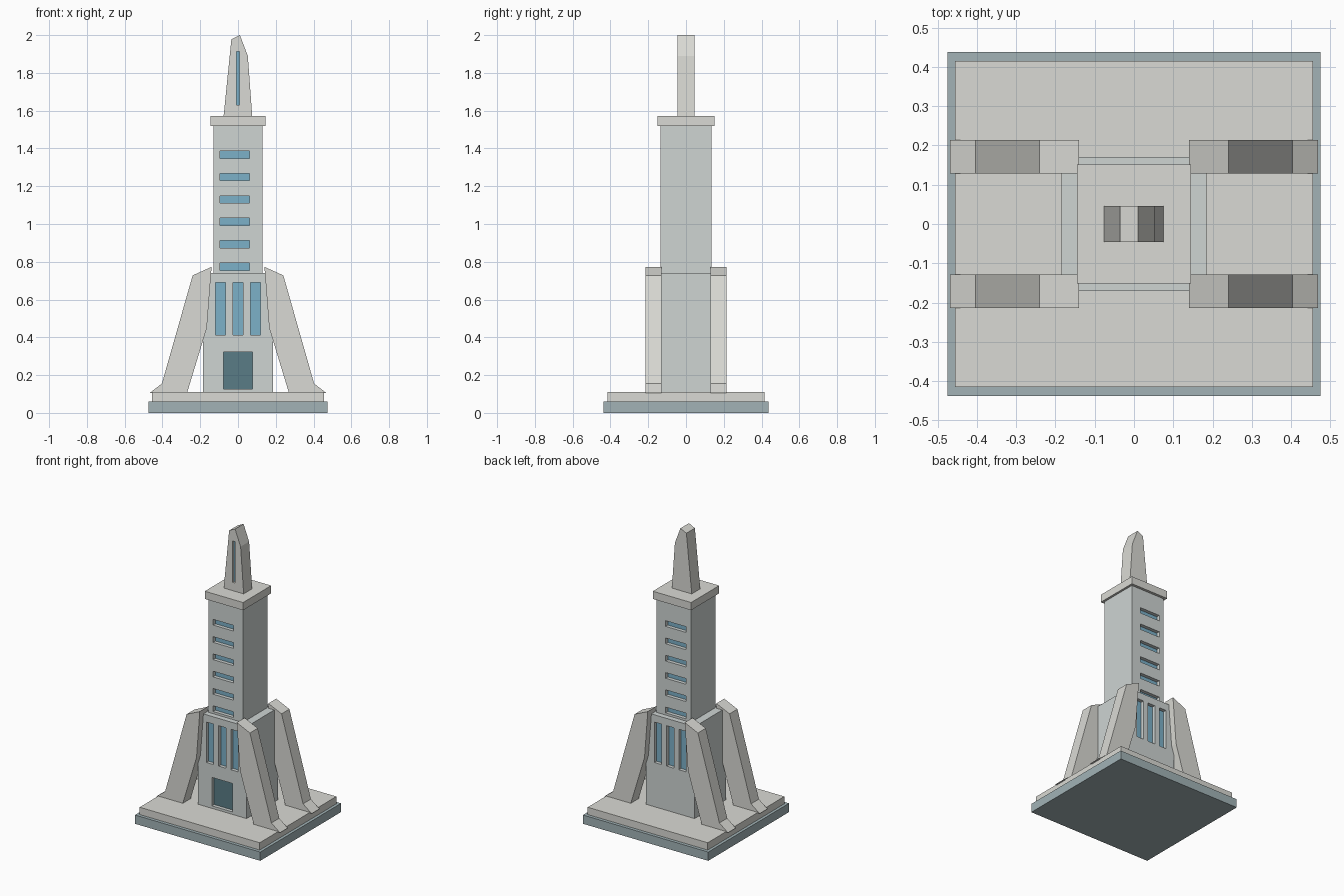
import bpy, bmesh

if "Cube" in bpy.data.objects:
    bpy.data.objects.remove(bpy.data.objects["Cube"])


def material(name, r, g, b):
    m = bpy.data.materials.new(name)
    m.diffuse_color = (r, g, b, 1)
    m.use_nodes = True
    m.node_tree.nodes["Principled BSDF"].inputs["Base Color"].default_value = m.diffuse_color
    return m


STONE = material("warm_stone", 0.70, 0.70, 0.66)
WALL = material("cool_stone", 0.62, 0.66, 0.65)
BASE = material("slate", 0.36, 0.45, 0.47)
GLASS = material("glass", 0.20, 0.44, 0.58)
DOOR = material("dark_glass", 0.10, 0.20, 0.24)


def make_object(name, bm, mat):
    bmesh.ops.recalc_face_normals(bm, faces=bm.faces)
    mesh = bpy.data.meshes.new(name)
    bm.to_mesh(mesh)
    bm.free()
    ob = bpy.data.objects.new(name, mesh)
    bpy.context.collection.objects.link(ob)
    if mat:
        mesh.materials.append(mat)
    return ob


def boxes(name, bounds, mat=None):
    """One object holding boxes given as (x0, x1, y0, y1, z0, z1)."""
    bm = bmesh.new()
    for x0, x1, y0, y1, z0, z1 in bounds:
        for v in bmesh.ops.create_cube(bm, size=1)["verts"]:
            v.co.x = x1 if v.co.x > 0 else x0
            v.co.y = y1 if v.co.y > 0 else y0
            v.co.z = z1 if v.co.z > 0 else z0
    return make_object(name, bm, mat)


def slab(name, hx, hy, z0, z1, mat):
    return boxes(name, [(-hx, hx, -hy, hy, z0, z1)], mat)


def extrude_profile(name, points, y0, y1, mat):
    bm = bmesh.new()
    face = bm.faces.new([bm.verts.new((x, y0, z)) for x, z in points])
    new = bmesh.ops.extrude_face_region(bm, geom=[face])["geom"]
    moved = [g for g in new if isinstance(g, bmesh.types.BMVert)]
    bmesh.ops.translate(bm, verts=moved, vec=(0, y1 - y0, 0))
    return make_object(name, bm, mat)


def recess(target, name, rects, hy, sides, mat, depth=0.028):
    """Cut rectangular niches (x0, x1, z0, z1) and glaze their backs."""
    cuts, panes = [], []
    for s in sides:
        inner, outer = s * (hy - depth), s * (hy + 0.02)
        back = s * (hy - depth - 0.004)
        front = s * (hy - depth + 0.004)
        for x0, x1, z0, z1 in rects:
            cuts.append((x0, x1, min(inner, outer), max(inner, outer), z0, z1))
            panes.append((x0, x1, min(back, front), max(back, front), z0, z1))
    cutter = boxes("cutter", cuts)
    cutter.hide_render = True
    mod = target.modifiers.new("niches", "BOOLEAN")
    mod.operation = "DIFFERENCE"
    mod.solver = "EXACT"
    mod.object = cutter
    bpy.context.view_layer.objects.active = target
    bpy.ops.object.modifier_apply(modifier=mod.name)
    bpy.data.objects.remove(cutter)
    boxes(name, panes, mat)


# Stepped base
slab("base_lower", 0.475, 0.4375, 0, 0.06, BASE)
slab("base_upper", 0.455, 0.415, 0.06, 0.11, STONE)

# Entrance block with door and tall windows
block = slab("entrance_block", 0.185, 0.171, 0.11, 0.74, WALL)
recess(block, "door", [(-0.078, 0.077, 0.127, 0.322)], 0.171, [-1], DOOR)
tall = [(x - 0.027, x + 0.027, 0.413, 0.69) for x in (-0.092, 0, 0.092)]
recess(block, "tall_windows", tall, 0.171, [-1, 1], GLASS)

# Tower shaft with slit windows front and back
shaft = slab("tower_shaft", 0.13, 0.134, 0.74, 1.52, WALL)
slits = [(-0.095, 0.06, 0.755 + 0.1185 * i, 0.794 + 0.1185 * i) for i in range(6)]
recess(shaft, "slit_windows", slits, 0.134, [-1, 1], GLASS)

# Cap and faceted spire
slab("tower_cap", 0.145, 0.152, 1.52, 1.573, STONE)
spire = extrude_profile("spire", [(-0.076, 1.573), (0.075, 1.573), (0.052, 1.89),
                                  (0.01, 2.0), (-0.035, 1.978)], -0.046, 0.046, STONE)
recess(spire, "spire_slot", [(-0.009, 0.008, 1.63, 1.913)], 0.046, [-1], GLASS, 0.02)

# Four sloping buttresses
buttress = [(0.27, 0.105), (0.468, 0.105), (0.403, 0.155), (0.24, 0.728),
            (0.14, 0.773), (0.165, 0.45)]
for sx, side in ((-1, "left"), (1, "right")):
    for sy, end in ((-1, "front"), (1, "back")):
        extrude_profile(f"buttress_{end}_{side}", [(sx * x, z) for x, z in buttress],
                        sy * 0.129, sy * 0.214, STONE)
